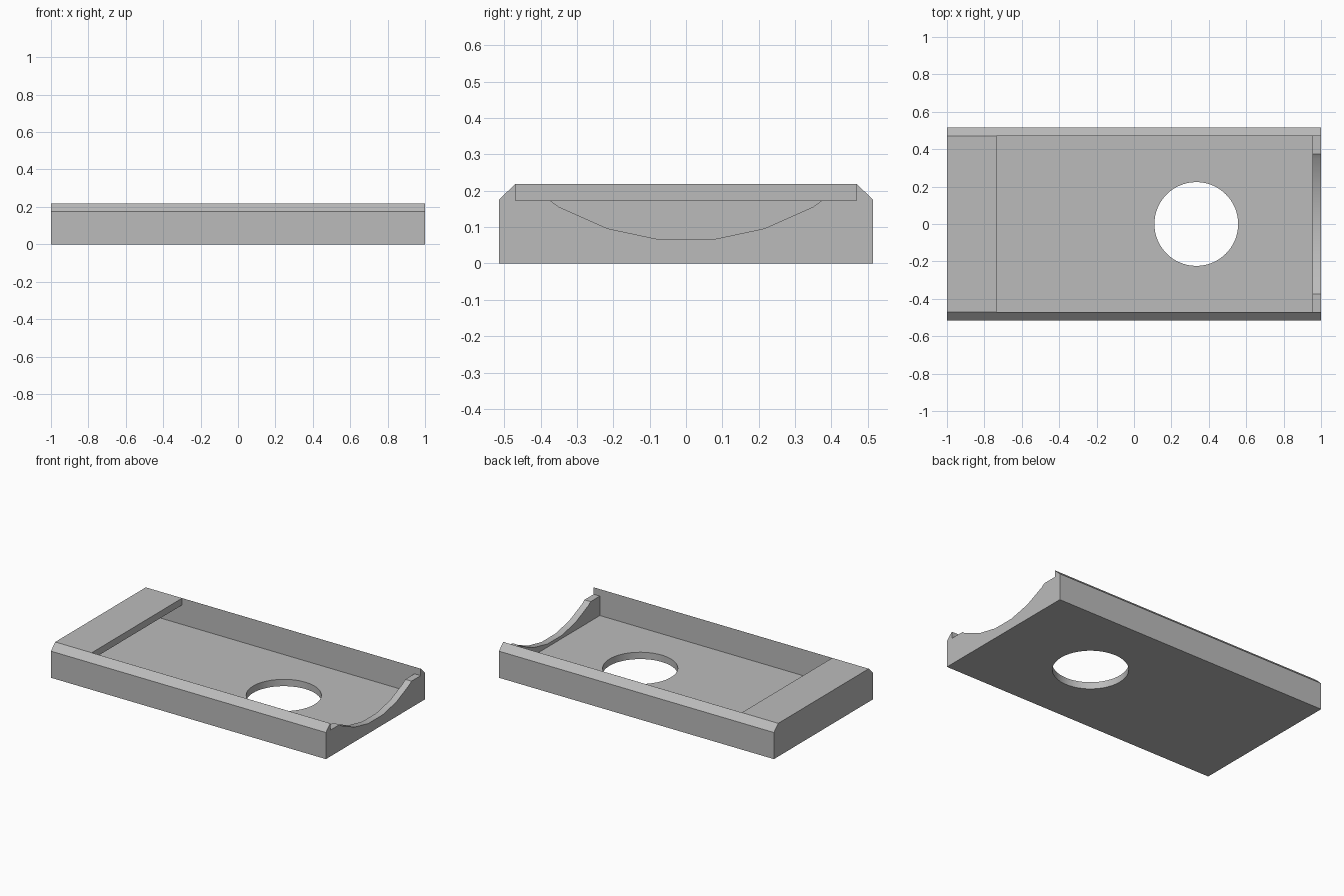
import bpy, bmesh, math
from mathutils import Matrix, Vector

cube = bpy.data.objects.get("Cube")
if cube:
    bpy.data.objects.remove(cube, do_unlink=True)

WALL, RIM, TOP, HALF_Y = 0.045, 0.173, 0.218, 0.515
INNER_Y = HALF_Y - WALL

grey = bpy.data.materials.new("plain grey")
grey.use_nodes = True
colour = (0.5, 0.5, 0.5, 1)
grey.diffuse_color = colour
grey.node_tree.nodes["Principled BSDF"].inputs["Base Color"].default_value = colour


def prism(name, points, sweep):
    """Closed outline of 3D points swept along a vector."""
    bm = bmesh.new()
    face = bm.faces.new([bm.verts.new(p) for p in points])
    extruded = bmesh.ops.extrude_face_region(bm, geom=[face])["geom"]
    verts = [v for v in extruded if isinstance(v, bmesh.types.BMVert)]
    bmesh.ops.translate(bm, verts=verts, vec=Vector(sweep))
    bmesh.ops.recalc_face_normals(bm, faces=bm.faces)
    return finish(name, bm)


def cylinder(name, radius, depth, sides, matrix):
    bm = bmesh.new()
    bmesh.ops.create_cone(bm, cap_ends=True, segments=sides, radius1=radius,
                          radius2=radius, depth=depth, matrix=matrix)
    return finish(name, bm)


def finish(name, bm):
    mesh = bpy.data.meshes.new(name)
    bm.to_mesh(mesh)
    bm.free()
    mesh.materials.append(grey)
    obj = bpy.data.objects.new(name, mesh)
    bpy.context.collection.objects.link(obj)
    return obj


# Outer block with chamfered long edges
section = [(-HALF_Y, 0), (HALF_Y, 0), (HALF_Y, RIM + 0.002), (INNER_Y, TOP),
           (-INNER_Y, TOP), (-HALF_Y, RIM + 0.002)]
tray = prism("tray", [(-1, y, z) for y, z in section], (2, 0, 0))

# Cavity that runs under the end deck and opens over the low end wall
inside = 1 - WALL
side = [(-inside, WALL), (inside, WALL), (inside, RIM), (1.1, RIM),
        (1.1, 0.3), (-0.735, 0.3), (-0.735, RIM), (-inside, RIM)]
slot = INNER_Y - 0.0005
cavity = prism("cavity_cutter", [(x, -slot, z) for x, z in side], (0, 2 * slot, 0))

# Round hole through the floor
hole = cylinder("hole_cutter", 0.224, 0.12, 64, Matrix.Translation((0.333, 0, 0.03)))

# Shallow curved scoop in the low end wall, with a vertex at its lowest point
scoop = cylinder("scoop_cutter", 0.70, 0.2, 30,
                 Matrix.Translation((1.02, 0, 0.762))
                 @ Matrix.Rotation(math.pi / 2, 4, "X")
                 @ Matrix.Rotation(math.pi / 2, 4, "Y")
                 @ Matrix.Rotation(math.pi / 2, 4, "Z"))

bpy.ops.object.select_all(action="DESELECT")
bpy.context.view_layer.objects.active = tray
tray.select_set(True)
for cutter in (cavity, hole, scoop):
    cutter.hide_render = True
    mod = tray.modifiers.new(cutter.name, "BOOLEAN")
    mod.operation, mod.solver, mod.object = "DIFFERENCE", "EXACT", cutter
    bpy.ops.object.modifier_apply(modifier=mod.name)
    bpy.data.objects.remove(cutter, do_unlink=True)

bpy.ops.object.shade_smooth_by_angle(angle=math.radians(30))
